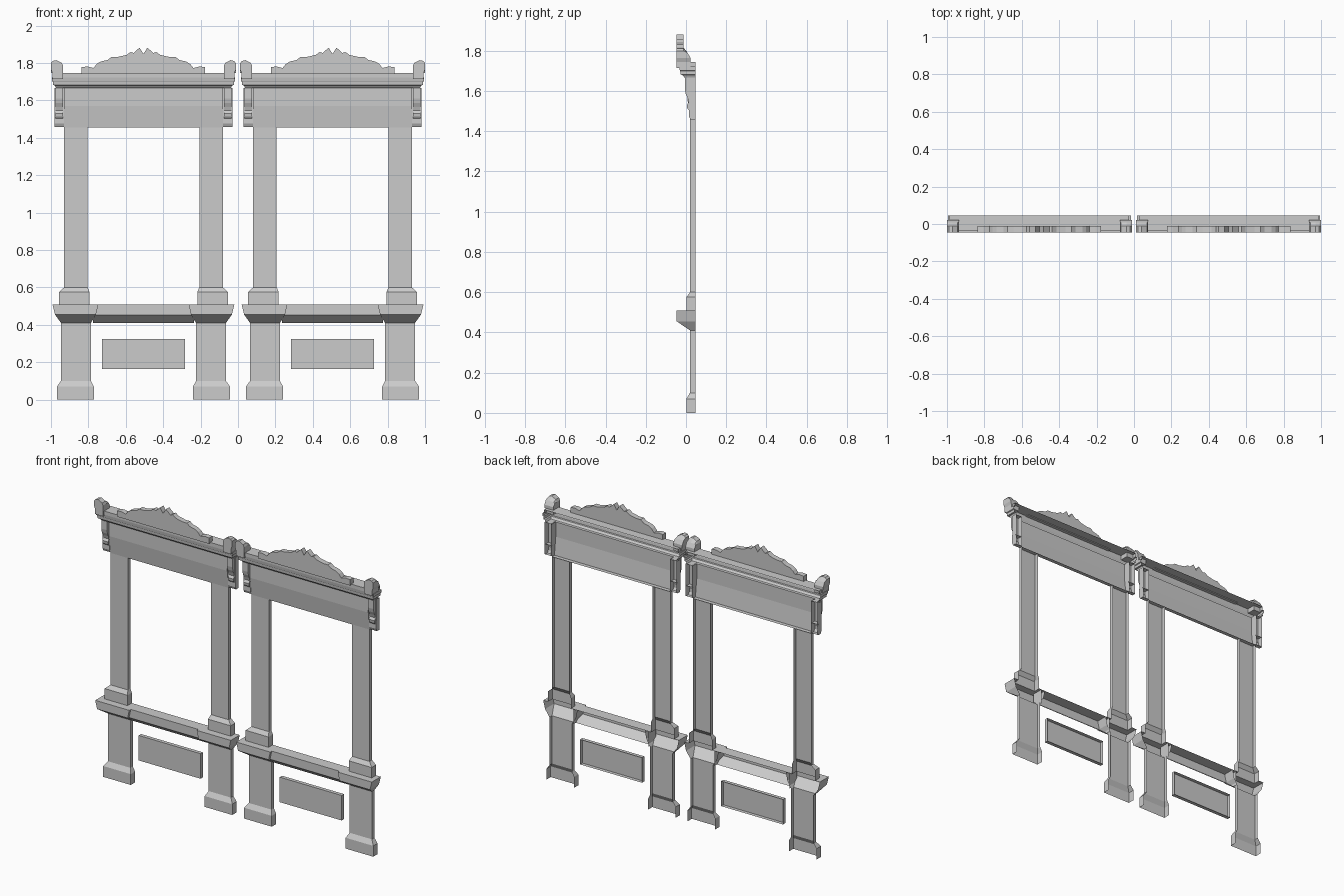
import bpy, bmesh

if "Cube" in bpy.data.objects:
    bpy.data.objects.remove(bpy.data.objects["Cube"])

BACK = 0.046      # all parts are open-backed shells ending on this plane
CENTRES = (-0.5055, 0.5055)


def loft(name, rings, closed=True, caps=(True, True), fix=True):
    """Skin a list of equal-length point rings, optionally capping the ends."""
    bm = bmesh.new()
    rows = [[bm.verts.new(p) for p in r] for r in rings]
    n = len(rows[0])
    for a, b in zip(rows, rows[1:]):
        for i in range(n if closed else n - 1):
            j = (i + 1) % n
            bm.faces.new((a[i], a[j], b[j], b[i]))
    if caps[0]:
        bm.faces.new(rows[0][::-1])
    if caps[1]:
        bm.faces.new(rows[-1])
    if fix:
        bmesh.ops.recalc_face_normals(bm, faces=bm.faces)
    mesh = bpy.data.meshes.new(name)
    bm.to_mesh(mesh)
    bm.free()
    obj = bpy.data.objects.new(name, mesh)
    bpy.context.collection.objects.link(obj)
    return obj


def shell(name, c, s, sections, caps=(False, False)):
    """Open-backed stack of sections (inner u, outer u, front y, z)."""
    rings = []
    for u0, u1, y, z in sections:
        x0, x1 = sorted((c + s * u0, c + s * u1))
        rings.append([(x0, BACK, z), (x0, y, z), (x1, y, z), (x1, BACK, z)])
    return loft(name, rings, False, caps, False)


def layers(name, outline, steps):
    """Front outline (x, z) lofted through depth steps (y, highest z)."""
    return loft(name, [[(x, y, min(z, top)) for x, z in outline] for y, top in steps])


COLUMN = [  # base, lower pilaster, flared cap, block, upper post
    (.265, .463, .002, 0), (.265, .463, .002, .07),
    (.281, .441, .02, .10), (.281, .441, .02, .41),
    (.254, .473, -.046, .455), (.242, .486, -.046, .508),
    (.288, .452, .002, .508), (.288, .452, .002, .575),
    (.2985, .424, .02, .60), (.2985, .424, .02, 1.455)]

HEADER = [  # lintel, frieze and stepped cornice (half width, front y, z)
    (.424, .02, 1.455), (.424, .006, 1.57), (.424, .006, 1.665),
    (.468, -.008, 1.667), (.474, -.018, 1.68), (.484, -.027, 1.682),
    (.484, -.029, 1.70), (.490, -.031, 1.703), (.490, -.034, 1.722),
    (.480, -.034, 1.722), (.480, -.034, 1.745)]

SCROLL = [  # bracket side profile (y, z)
    (BACK, 1.667), (-.006, 1.667), (-.006, 1.61), (-.001, 1.585), (.008, 1.565),
    (.014, 1.545), (.004, 1.53), (.006, 1.515), (.017, 1.50), (.017, 1.475),
    (.026, 1.46), (BACK, 1.46)]

CREST = [(.021, 1.882), (.053, 1.853), (.068, 1.859), (.09, 1.843), (.139, 1.832),
         (.171, 1.832), (.192, 1.816), (.23, 1.807), (.25, 1.794), (.267, 1.773),
         (.30, 1.781), (.33, 1.778), (.33, 1.74)]

FINIAL = [(.43, 1.715), (.43, 1.785), (.437, 1.80), (.465, 1.815), (.484, 1.811),
          (.494, 1.80), (.494, 1.765), (.487, 1.745), (.487, 1.715)]

for c in CENTRES:
    # header shell across the top of the opening
    shell("header_cornice", c, 1, [(-h, h, y, z) for h, y, z in HEADER], (True, True))

    # sill between the pedestal caps
    shell("window_sill", c, 1, [(-.27, .27, y, z) for y, z in
          ((.02, .41), (-.03, .452), (-.03, .508), (BACK - .001, .508))])

    # raised panel below the sill
    shell("lower_panel", c, 1, [(-.222, .222, .022, z) for z in (.163, .325)], (True, True))

    # carved crest on the cornice
    half = [(c + u, z) for u, z in CREST]
    other = [(c - u, z) for u, z in reversed(CREST)]
    layers("crest", [(c, 1.848)] + half + other, ((-.046, 9), (-.012, 9)))

    for s in (-1, 1):
        shell("column", c, s, COLUMN)

        # corner finial with sloping back
        layers("corner_finial", [(c + s * u, z) for u, z in FINIAL],
               ((-.046, 9), (-.012, 9), (.008, 1.79), (.022, 1.765), (.022, 1.745)))

        # scroll bracket and its foot block
        loft("scroll_bracket", [[(c + s * u, y, z) for y, z in SCROLL]
                                for u in (.43, .47)], False)
        shell("bracket_foot", c, s, [(.424, .476, .022, 1.458), (.424, .476, .014, 1.475),
                                     (.424, .476, .014, 1.525)], (True, True))
        shell("bracket_backplate", c, s, [(.424, .476, .016, z) for z in (1.525, 1.667)])
